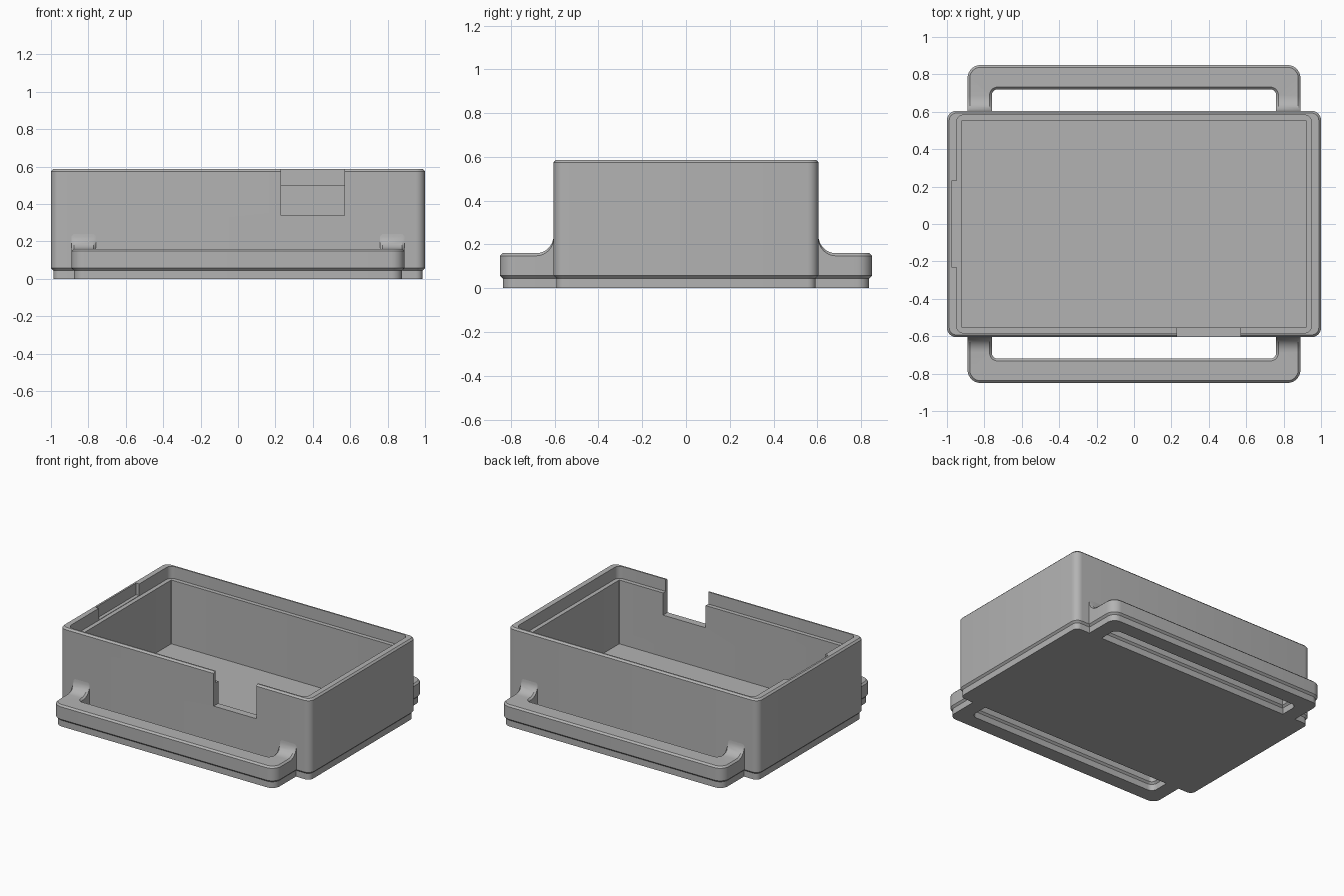
import bpy
import bmesh
from math import sin, cos, pi, sqrt

cube = bpy.data.objects.get("Cube")
if cube:
    bpy.data.objects.remove(cube, do_unlink=True)

grey = bpy.data.materials.new("plain_grey")
grey.use_nodes = True
colour = (0.45, 0.45, 0.45, 1)
grey.diffuse_color = colour
grey.node_tree.nodes["Principled BSDF"].inputs["Base Color"].default_value = colour

HEIGHT, HALF_X, HALF_Y = 0.587, 1.0, 0.605
STEP, PLATE_TOP, BODY_START = 0.013, 0.045, 0.058
CHAMFER = 0.012


def rounded_rect(hx, hy, radius, z, steps=6):
    """Ring of points around a rectangle with rounded corners."""
    points = []
    for corner, (sx, sy) in enumerate([(1, 1), (-1, 1), (-1, -1), (1, -1)]):
        for i in range(steps + 1):
            a = (corner + i / steps) * pi / 2
            points.append((sx * (hx - radius) + radius * cos(a),
                           sy * (hy - radius) + radius * sin(a), z))
    return points


def loft(name, rings):
    """Skin a stack of equal rings and cap both ends."""
    bm = bmesh.new()
    loops = [[bm.verts.new(p) for p in ring] for ring in rings]
    for a, b in zip(loops, loops[1:]):
        for i in range(len(a)):
            j = (i + 1) % len(a)
            bm.faces.new((a[i], a[j], b[j], b[i]))
    bm.faces.new(loops[0])
    bm.faces.new(loops[-1])
    bmesh.ops.recalc_face_normals(bm, faces=bm.faces)
    mesh = bpy.data.meshes.new(name)
    bm.to_mesh(mesh)
    bm.free()
    mesh.materials.append(grey)
    obj = bpy.data.objects.new(name, mesh)
    bpy.context.collection.objects.link(obj)
    return obj


def activate(obj):
    bpy.ops.object.select_all(action='DESELECT')
    obj.select_set(True)
    bpy.context.view_layer.objects.active = obj


def cut_block(target, low, high):
    """Remove a box-shaped region from the target."""
    bpy.ops.mesh.primitive_cube_add(
        size=1, location=[(a + b) / 2 for a, b in zip(low, high)])
    cutter = bpy.context.object
    cutter.scale = [b - a for a, b in zip(low, high)]
    cutter.hide_render = True
    mod = target.modifiers.new("cut", 'BOOLEAN')
    mod.operation = 'DIFFERENCE'
    mod.solver = 'EXACT'
    mod.object = cutter
    activate(target)
    bpy.ops.object.modifier_apply(modifier=mod.name)
    bpy.data.objects.remove(cutter, do_unlink=True)


# Open tray: stepped base, chamfered rim, lid recess and deep cavity
LEDGE, FLOOR = 0.5, 0.04
outside = [(STEP, 0), (STEP, PLATE_TOP), (0, BODY_START),
           (0, HEIGHT - CHAMFER), (CHAMFER, HEIGHT)]
inside = [(0.95, 0.583, 0.04, HEIGHT), (0.95, 0.583, 0.04, LEDGE),
          (0.92, 0.553, 0.002, LEDGE), (0.92, 0.553, 0.002, FLOOR)]
tray = loft("tray",
            [rounded_rect(HALF_X - d, HALF_Y - d, 0.05 - d, z) for d, z in outside]
            + [rounded_rect(*ring) for ring in inside])

# Front opening and the latch groove inside the right-hand end of the rim
cut_block(tray, (0.23, -0.7, 0.34), (0.57, -0.5, 0.7))
cut_block(tray, (-0.975, -0.23, LEDGE + 0.003), (-0.935, 0.23, 0.7))


# Carrying handles: a swept bar whose arms flare up into the tray wall
BAR_TOP, FLARE, ROOT = 0.16, 0.08, 0.58


def arm_height(y):
    t = min(max(HALF_Y + FLARE - y, 0), FLARE)
    return BAR_TOP + FLARE - sqrt(FLARE ** 2 - t ** 2)


def handle_section(outer, inner, normal, height):
    half = [(STEP, 0), (STEP, PLATE_TOP), (0, BODY_START),
            (0, height - CHAMFER), (CHAMFER, height)]
    section = [(outer[0] - normal[0] * d, outer[1] - normal[1] * d, z)
               for d, z in half]
    section += [(inner[0] + normal[0] * d, inner[1] + normal[1] * d, z)
                for d, z in reversed(half)]
    return section


def make_handle(name, side):
    right_half = []
    flare_steps = 8
    ys = [ROOT] + [HALF_Y + FLARE * (1 - cos(i / flare_steps * pi / 2))
                   for i in range(flare_steps + 1)]
    for y in ys:
        right_half.append(handle_section((0.89, y), (0.76, y), (1, 0),
                                         arm_height(y)))
    for i in range(9):
        a = i / 8 * pi / 2
        n = (cos(a), sin(a))
        outer = (0.82 + 0.07 * n[0], 0.78 + 0.07 * n[1])
        inner = (0.73 + 0.03 * n[0], 0.69 + 0.03 * n[1])
        right_half.append(handle_section(outer, inner, n, BAR_TOP))
    left_half = [[(-x, y, z) for x, y, z in s] for s in reversed(right_half)]
    return loft(name, [[(x, y * side, z) for x, y, z in s]
                       for s in right_half + left_half])


parts = [tray, make_handle("front_handle", -1), make_handle("back_handle", 1)]

for part in parts:
    activate(part)
    bpy.ops.object.shade_smooth_by_angle(angle=pi / 6)
